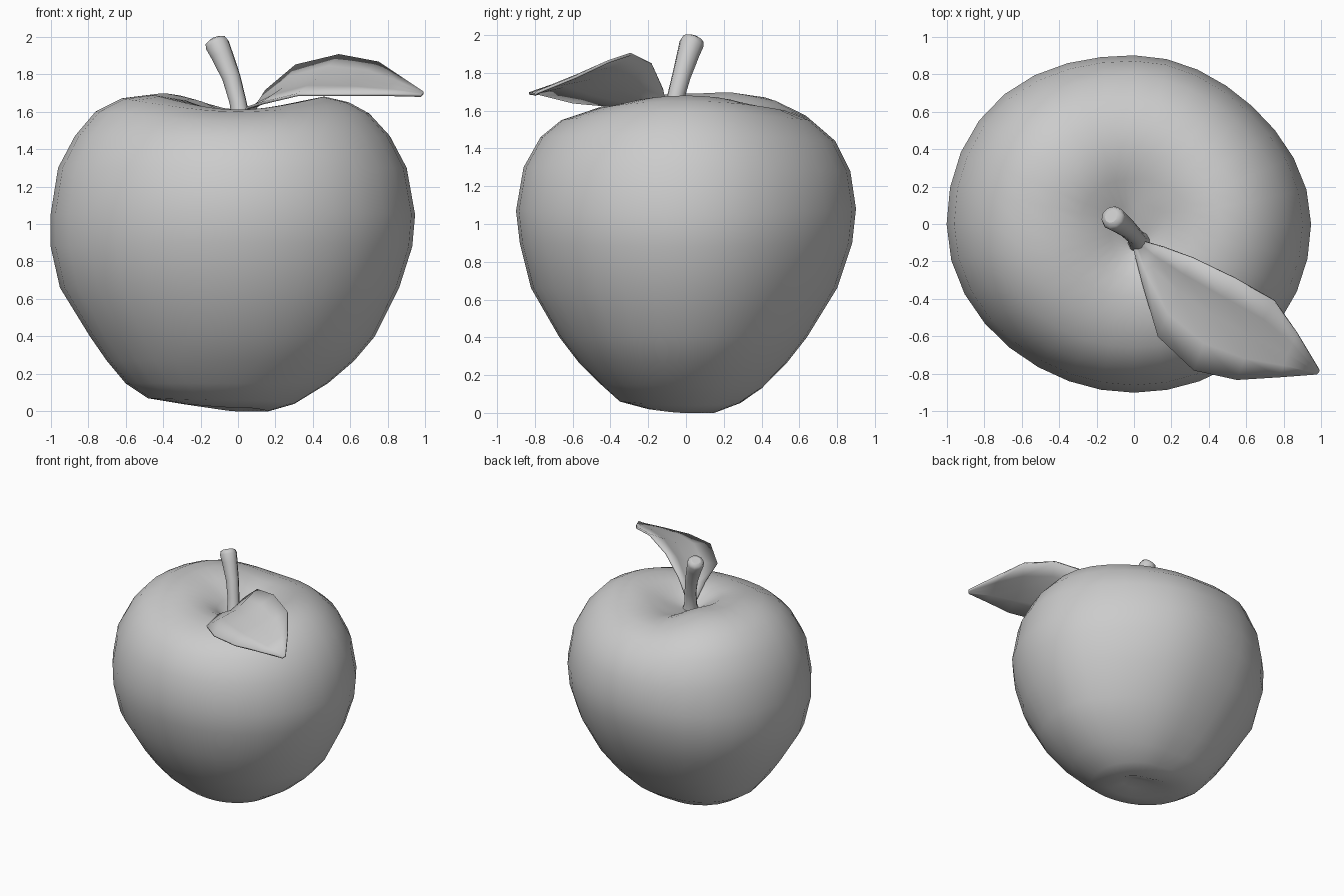
import bpy
from math import cos, sin, pi

if "Cube" in bpy.data.objects:
    bpy.data.objects.remove(bpy.data.objects["Cube"])


def make_object(name, verts, faces, angle=1.2):
    mesh = bpy.data.meshes.new(name)
    mesh.from_pydata(verts, [], faces)
    obj = bpy.data.objects.new(name, mesh)
    bpy.context.collection.objects.link(obj)
    smooth(obj, angle)
    return obj


def smooth(obj, angle):
    bpy.ops.object.select_all(action='DESELECT')
    obj.select_set(True)
    bpy.context.view_layer.objects.active = obj
    bpy.ops.object.shade_smooth_by_angle(angle=angle)


# Apple body: radius and height of each ring towards right, back, left, front
SIDES = 32
RINGS = [
    [(.07, .03), (.07, .03), (.14, .05), (.09, .04)],
    [(.16, .00), (.15, .00), (.30, .04), (.20, .02)],
    [(.30, .04), (.28, .05), (.48, .07), (.35, .06)],
    [(.48, .15), (.40, .13), (.60, .15), (.45, .15)],
    [(.62, .27), (.53, .26), (.70, .27), (.57, .27)],
    [(.73, .40), (.64, .40), (.79, .40), (.67, .40)],
    [(.86, .66), (.80, .66), (.95, .66), (.82, .66)],
    [(.93, .88), (.88, .90), (1.0, .88), (.88, .90)],
    [(.945, 1.05), (.90, 1.08), (1.0, 1.05), (.90, 1.07)],
    [(.90, 1.30), (.87, 1.28), (.96, 1.30), (.86, 1.30)],
    [(.81, 1.47), (.79, 1.44), (.87, 1.47), (.77, 1.46)],
    [(.70, 1.59), (.66, 1.55), (.76, 1.60), (.66, 1.55)],
    [(.59, 1.65), (.53, 1.60), (.62, 1.67), (.51, 1.60)],
    [(.46, 1.68), (.38, 1.61), (.46, 1.69), (.39, 1.61)],
    [(.32, 1.65), (.24, 1.575), (.28, 1.66), (.29, 1.60)],
    [(.18, 1.58), (.10, 1.53), (.13, 1.57), (.20, 1.56)],
    [(.08, 1.50), (-.03, 1.50), (.04, 1.50), (.14, 1.50)],
]
verts, faces = [], []
for ring in RINGS:
    right, back, left, front = ring
    # the innermost ring is a small circle around the stem foot
    inner = ring is RINGS[-1]
    for i in range(SIDES):
        a = 2 * pi * i / SIDES
        c, s = cos(a), sin(a)
        p, q = (right if c > 0 else left), (back if s > 0 else front)
        r = p[0] * c * c + q[0] * s * s
        z = p[1] * c * c + q[1] * s * s
        # uneven shoulders on the diagonals
        bulge = (-.035, .03, -.015, .005)[int(4 * i / SIDES)]
        r *= 1 + bulge * sin(2 * a) ** 2
        if c < 0 < s and r > .2 and z > 1.4:
            z += .035 * sin(2 * a) ** 2
        if inner:
            verts.append((.02 + .06 * c, -.085 + .06 * s, 1.50))
        else:
            verts.append((r * c, r * s, z))
for k in range(len(RINGS) - 1):
    for i in range(SIDES):
        j = (i + 1) % SIDES
        faces.append((k * SIDES + i, k * SIDES + j,
                      (k + 1) * SIDES + j, (k + 1) * SIDES + i))
low, high = len(verts), len(verts) + 1
verts += [(.03, .01, .045), (.02, -.085, 1.48)]
last = (len(RINGS) - 1) * SIDES
for i in range(SIDES):
    j = (i + 1) % SIDES
    faces += [(low, j, i), (high, last + i, last + j)]
make_object("apple_body", verts, faces)

# Stem: tapered curve, wider at the top and flared at the foot
PATH = [(.03, -.10, 1.46, .07), (.02, -.09, 1.53, .05), (.0, -.06, 1.65, .046),
        (-.035, -.025, 1.78, .05), (-.085, .012, 1.90, .06),
        (-.110, .030, 1.955, .066), (-.119, .037, 1.978, .058),
        (-.123, .040, 1.988, .035)]
curve = bpy.data.curves.new("stem", 'CURVE')
curve.dimensions = '3D'
curve.bevel_depth = 1
curve.bevel_resolution = 3
curve.use_fill_caps = True
spline = curve.splines.new('POLY')
spline.points.add(len(PATH) - 1)
for point, (x, y, z, r) in zip(spline.points, PATH):
    point.co = (x, y, z, 1)
    point.radius = r
stem = bpy.data.objects.new("stem", curve)
bpy.context.collection.objects.link(stem)
bpy.ops.object.select_all(action='DESELECT')
stem.select_set(True)
bpy.context.view_layer.objects.active = stem
bpy.ops.object.convert(target='MESH')
smooth(bpy.context.object, 1.4)

# Leaf: back edge, midrib and front edge at each station from foot to tip
LEAF = [
    [(.05, -.09, 1.55), (.025, -.12, 1.54), (.0, -.14, 1.55)],
    [(.15, -.12, 1.71), (.10, -.23, 1.63), (.05, -.33, 1.62)],
    [(.31, -.18, 1.845), (.24, -.36, 1.72), (.13, -.60, 1.645)],
    [(.54, -.29, 1.90), (.43, -.49, 1.775), (.32, -.78, 1.69)],
    [(.75, -.41, 1.86), (.63, -.60, 1.77), (.55, -.83, 1.69)],
    [(.87, -.58, 1.78), (.82, -.69, 1.74), (.78, -.815, 1.69)],
    [(.99, -.78, 1.70), (.985, -.79, 1.695), (.975, -.80, 1.685)],
]
verts, faces = [], []
for back, mid, front in LEAF:
    for a, b, t in ((back, mid, 0), (back, mid, .5), (mid, front, 0),
                    (mid, front, .5), (mid, front, 1)):
        verts.append([u + (v - u) * t for u, v in zip(a, b)])
for k in range(len(LEAF) - 1):
    for i in range(4):
        n = k * 5 + i
        faces.append((n, n + 1, n + 6, n + 5))
leaf = make_object("leaf", verts, faces)
solid = leaf.modifiers.new("thickness", 'SOLIDIFY')
solid.thickness = .015
solid.offset = 0
